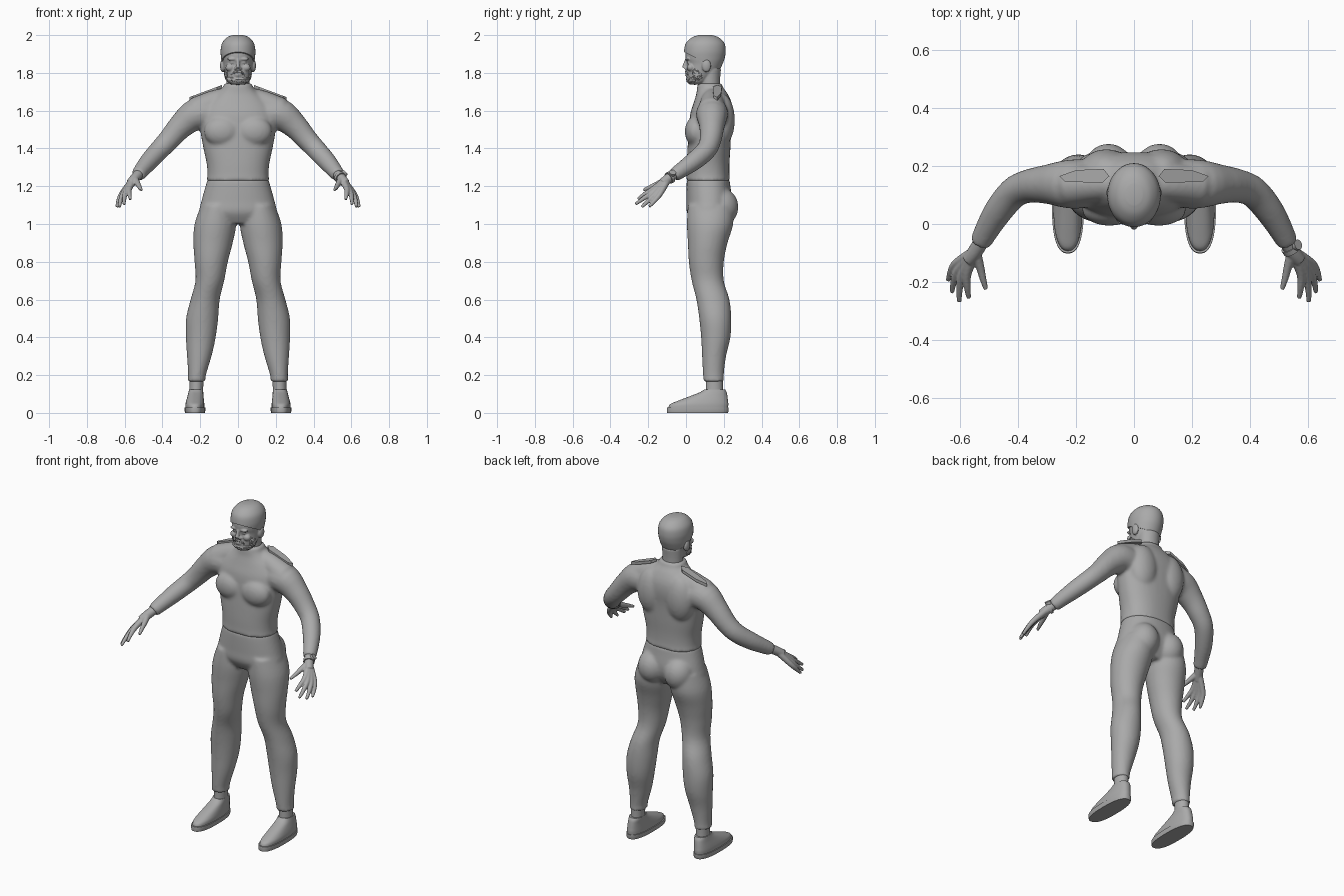
import bpy, bmesh, math, random
from mathutils import Vector, Matrix

random.seed(4)
cube = bpy.data.objects.get("Cube")
if cube:
    bpy.data.objects.remove(cube, do_unlink=True)

grey = bpy.data.materials.new("plain_grey")
grey.use_nodes = True
GREY = (0.4, 0.4, 0.4, 1.0)
grey.diffuse_color = GREY
grey.node_tree.nodes["Principled BSDF"].inputs["Base Color"].default_value = GREY


def smooth_rows(rows, steps=4):
    """Catmull-Rom interpolation of equally long number rows."""
    out = []
    last = len(rows) - 1
    for i in range(last):
        quad = list(zip(rows[max(i - 1, 0)], rows[i], rows[i + 1], rows[min(i + 2, last)]))
        for k in range(steps):
            t = k / steps
            out.append([b + 0.5 * t * (c - a + t * (2*a - 5*b + 4*c - d + t * (3*(b - c) + d - a)))
                        for a, b, c, d in quad])
    out.append(list(rows[last]))
    return out


def skin(bm, rings):
    """Bridge closed rings of points and cap both ends."""
    loops = [[bm.verts.new(p) for p in ring] for ring in rings]
    n = len(loops[0])
    for lower, upper in zip(loops, loops[1:]):
        for i in range(n):
            j = (i + 1) % n
            bm.faces.new((lower[i], lower[j], upper[j], upper[i]))
    bm.faces.new(loops[0][::-1])
    bm.faces.new(loops[-1])


def stack(bm, rows, side=1, power=2.0, grow=0.0, steps=4):
    """Horizontal oval slices: height, front y, back y, half width, centre x."""
    rows = [tuple(r) + (0,) * (5 - len(r)) for r in rows]
    rings = []
    for z, front, back, half, cx in smooth_rows(rows, steps):
        ring = []
        for i in range(40):
            a = math.tau * i / 40
            c, s = math.cos(a), math.sin(a)
            x = math.copysign(abs(c) ** (2 / power), c) * (half + grow)
            y = math.copysign(abs(s) ** (2 / power), s) * ((back - front) / 2 + grow)
            ring.append((side * cx + x, (front + back) / 2 + y, z))
        rings.append(ring)
    skin(bm, rings)


def tube(bm, rows, side=1, steps=4, n=20):
    """Round limb along x, y, z, radius rows."""
    rows = smooth_rows(rows, steps)
    pts = [Vector((side * r[0], r[1], r[2])) for r in rows]
    rings = []
    for i, p in enumerate(pts):
        t = (pts[min(i + 1, len(pts) - 1)] - pts[max(i - 1, 0)]).normalized()
        u = t.cross(Vector((0, 0, 1))).normalized()
        v = t.cross(u)
        rings.append([p + rows[i][3] * (u * math.cos(a) + v * math.sin(a))
                      for a in (math.tau * k / n for k in range(n))])
    skin(bm, rings)


def ball(bm, centre, radii, side=1):
    """Ellipsoid, mirrored in x by side."""
    m = Matrix.Translation((side * centre[0], centre[1], centre[2])) @ Matrix.Diagonal((*radii, 1))
    bmesh.ops.create_icosphere(bm, subdivisions=4, radius=1, matrix=m)


def finish(name, bm, voxel=0, relax=0):
    """Turn the bmesh into an object, optionally fused into one soft skin."""
    bmesh.ops.recalc_face_normals(bm, faces=bm.faces[:])
    mesh = bpy.data.meshes.new(name)
    bm.to_mesh(mesh)
    bm.free()
    mesh.materials.append(grey)
    obj = bpy.data.objects.new(name, mesh)
    bpy.context.scene.collection.objects.link(obj)
    if voxel:
        fuse = obj.modifiers.new("fuse", 'REMESH')
        fuse.mode = 'VOXEL'
        fuse.voxel_size = voxel
        fuse.use_smooth_shade = True
        soft = obj.modifiers.new("soften", 'SMOOTH')
        soft.factor = 0.5
        soft.iterations = relax
    else:
        bpy.ops.object.select_all(action='DESELECT')
        obj.select_set(True)
        bpy.context.view_layer.objects.active = obj
        bpy.ops.object.shade_smooth_by_angle(angle=math.radians(40))


SIDES = ((1, "left"), (-1, "right"))

# Shirt: torso, chest, shoulder blades, shoulders and sleeves in one skin
bm = bmesh.new()
stack(bm, [(1.225, 0, .235, .168), (1.26, .003, .23, .162), (1.32, .004, .23, .166),
           (1.4, .008, .235, .183), (1.5, .015, .24, .2), (1.58, .022, .248, .2),
           (1.64, .04, .242, .17), (1.69, .055, .22, .115), (1.72, .058, .198, .082),
           (1.745, .062, .19, .076)], power=2.3)
for s, _ in SIDES:
    ball(bm, (.085, .05, 1.49), (.095, .056, .08), s)
    ball(bm, (.095, .19, 1.55), (.09, .068, .14), s)
    tube(bm, [(.04, .14, 1.675, .05), (.12, .14, 1.648, .062), (.22, .135, 1.597, .075)], s)
    tube(bm, [(.12, .14, 1.575, .08), (.22, .138, 1.58, .085), (.3, .137, 1.52, .068),
              (.365, .13, 1.447, .058), (.415, .108, 1.393, .054), (.468, .045, 1.335, .05),
              (.51, -.025, 1.285, .042), (.53, -.065, 1.258, .037)], s)
finish("shirt", bm, .009, 8)

# Trousers: pelvis, seat and legs in one skin
bm = bmesh.new()
stack(bm, [(1.24, .005, .23, .16), (1.2, .003, .235, .172), (1.12, .003, .245, .194),
           (1.06, .005, .235, .205), (1.0, .04, .2, .17)], power=2.2)
for s, _ in SIDES:
    ball(bm, (.088, .185, 1.09), (.087, .092, .1), s)
    stack(bm, [(1.1, .01, .25, .085, .11), (1.0, .005, .25, .11, .12), (.9, .01, .22, .104, .132),
               (.8, .015, .2, .088, .142), (.7, .03, .2, .076, .149), (.6, .055, .23, .077, .174),
               (.5, .07, .24, .085, .19), (.4, .08, .235, .079, .197), (.3, .085, .212, .065, .205),
               (.2, .09, .2, .047, .217), (.165, .092, .202, .049, .219)], s)
finish("trousers", bm, .009, 6)

# Head with neck, brow, nose, lips and ears
HEAD = [(1.738, .02, .09, .035), (1.755, .005, .12, .055), (1.8, .002, .165, .071),
        (1.845, .006, .188, .078), (1.875, -.002, .198, .082), (1.91, -.002, .202, .084),
        (1.95, .008, .195, .076), (1.98, .04, .165, .05), (1.992, .075, .13, .02)]
bm = bmesh.new()
stack(bm, HEAD)
stack(bm, [(1.66, .07, .185, .06), (1.75, .075, .18, .06), (1.82, .07, .185, .062)])
tube(bm, [(0, .002, 1.872, .007), (0, -.004, 1.85, .009), (0, -.01, 1.826, .013)])
for z in (1.788, 1.796):
    tube(bm, [(-.026, .012, z, .003), (0, .001, z, .006), (.026, .012, z, .003)])
for s, _ in SIDES:
    ball(bm, (.03, .009, 1.873), (.028, .012, .008), s)
    ball(bm, (.03, .016, 1.855), (.014, .011, .008), s)
    ball(bm, (.013, .001, 1.823), (.008, .011, .007), s)
    ball(bm, (.042, .025, 1.828), (.024, .02, .02), s)
    ball(bm, (.082, .108, 1.838), (.013, .024, .034), s)
finish("head", bm, .0045, 2)

# Hair: swollen skull cap trimmed from the fringe down to the nape
bm = bmesh.new()
stack(bm, [(z + .008, a, b, w) for z, a, b, w in HEAD], grow=.008)
geom = bm.verts[:] + bm.edges[:] + bm.faces[:]
bmesh.ops.bisect_plane(bm, geom=geom, plane_co=(0, 0, 1.905),
                       plane_no=(0, .45, .9), clear_inner=True)
bmesh.ops.holes_fill(bm, edges=[e for e in bm.edges if e.is_boundary])
finish("hair", bm)

# Beard and moustache: roughened chin cover
bm = bmesh.new()
ball(bm, (0, .046, 1.765), (.062, .045, .027))
for s, _ in SIDES:
    ball(bm, (.058, .062, 1.795), (.014, .03, .035), s)
tube(bm, [(-.032, .016, 1.79, .005), (-.014, .002, 1.805, .006), (.014, .002, 1.805, .006),
          (.032, .016, 1.79, .005)])
for v in bm.verts:
    v.co += Vector([random.uniform(-.002, .002) for _ in range(3)])
finish("beard", bm)

# Digits as knuckle, middle and tip, each rooted at the wrist
WRIST = (.548, -.095, 1.24)
DIGITS = [((.532, -.145, 1.215), (.521, -.19, 1.195), (.511, -.225, 1.18)),
          ((.575, -.17, 1.188), (.575, -.22, 1.157), (.57, -.255, 1.132)),
          ((.592, -.17, 1.174), (.602, -.225, 1.135), (.603, -.268, 1.105)),
          ((.605, -.155, 1.166), (.622, -.2, 1.122), (.628, -.235, 1.09)),
          ((.613, -.135, 1.163), (.633, -.167, 1.122), (.641, -.195, 1.092))]

for s, side in SIDES:
    # Hand
    bm = bmesh.new()
    tube(bm, [(.505, -.025, 1.288, .027), (*WRIST, .026), (.57, -.125, 1.215, .024)], s)
    for digit in DIGITS:
        tube(bm, [(*p, r) for p, r in zip((WRIST, *digit), (.02, .015, .0115, .008))], s)
    finish(side + "_hand", bm, .004, 3)

    # Shoulder tab
    bm = bmesh.new()
    outline = [(.085, .165), (.105, .19), (.2, .186), (.258, .165), (.238, .146), (.11, .142)]
    skin(bm, [[(s * x, y, 1.758 - .37 * x + lift) for x, y in outline] for lift in (-.008, .009)])
    finish(side + "_shoulder_tab", bm)

    # Ankle
    bm = bmesh.new()
    stack(bm, [(.06, .1, .2, .038, .222), (.12, .105, .195, .036, .221), (.19, .105, .195, .038, .218)], s)
    finish(side + "_ankle", bm)

    # Shoe upper
    bm = bmesh.new()
    stack(bm, [(.022, -.094, .222, .05, .228), (.045, -.085, .224, .05, .228),
               (.065, -.04, .222, .047, .227), (.09, .025, .219, .042, .225),
               (.11, .075, .215, .039, .223), (.125, .098, .207, .037, .222)], s, 2.4)
    finish(side + "_shoe", bm)

    # Sole
    bm = bmesh.new()
    stack(bm, [(0, -.1, .222, .052, .228), (.012, -.102, .226, .055, .228),
               (.028, -.1, .226, .055, .228)], s, 2.5, steps=1)
    finish(side + "_sole", bm)

    # Laces
    bm = bmesh.new()
    for k in range(4):
        y, z = .004 + .025 * k, .074 + .0095 * k
        tube(bm, [(.198, y + .012, z - .002, .004), (.226, y, z + .002, .004),
                  (.254, y + .012, z - .002, .004)], s, n=8)
    finish(side + "_laces", bm)

# Watch on the left wrist: strap and dial
bm = bmesh.new()
tube(bm, [(.537, -.078, 1.25, .032), (.546, -.092, 1.242, .032)], steps=1)
tube(bm, [(.555, -.075, 1.262, .018), (.567, -.071, 1.274, .018)], steps=1)
finish("watch", bm)
